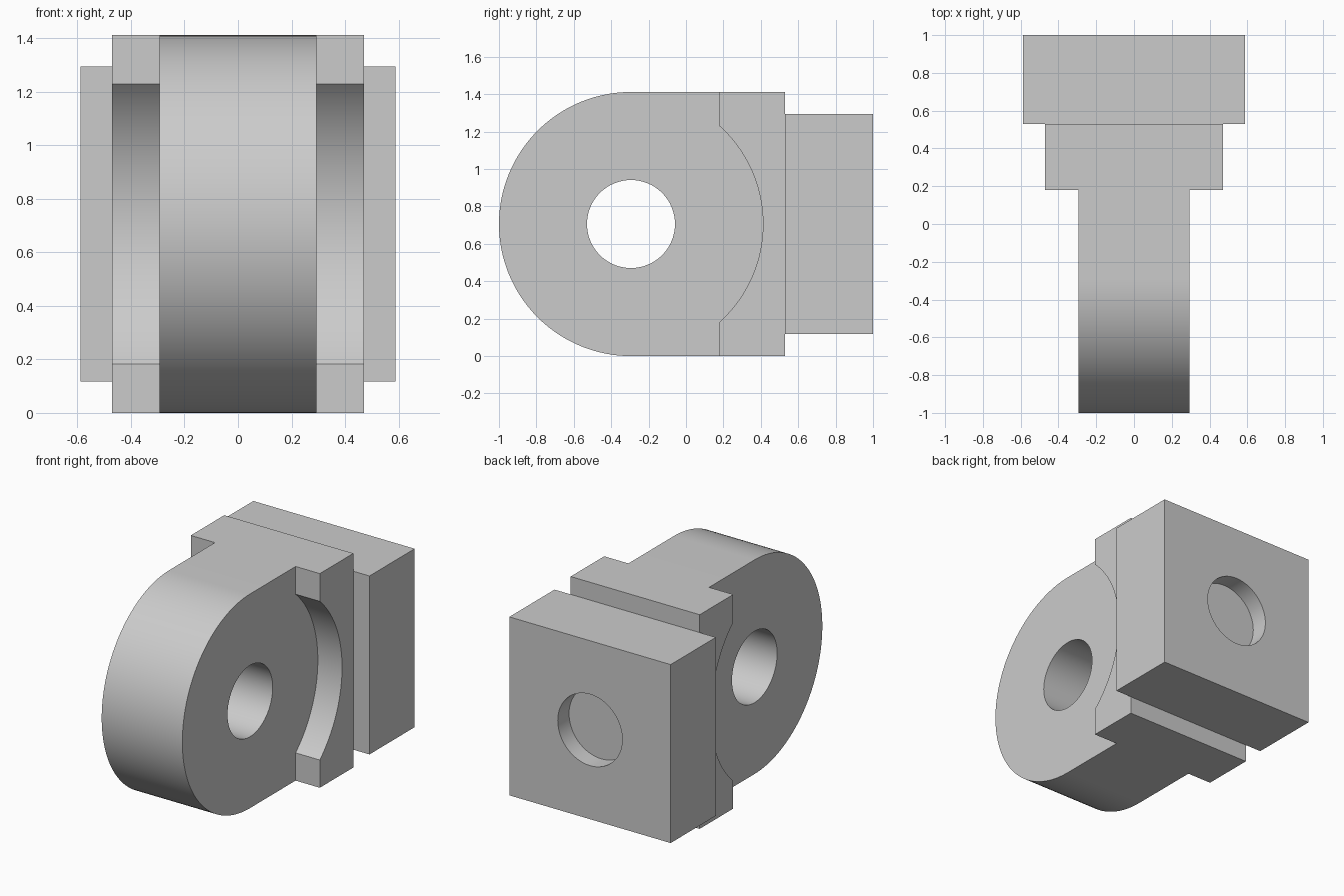
import bpy, bmesh
from math import sin, cos, pi, acos
from mathutils import Matrix

if "Cube" in bpy.data.objects:
    bpy.data.objects.remove(bpy.data.objects["Cube"])

U = 1 / 17                      # drawing unit
EYE_Y, MID_Z = -5 * U, 12 * U   # centre of the rounded end
R, BORE = 12 * U, 4 * U
STEP_Y, SEAT_Y = 0.18, 9 * U    # shoulder front, joint with the block
TONGUE, SHOULDER, BLOCK = 5 * U, 8 * U, 10 * U   # half widths

grey = bpy.data.materials.new("plain grey")
grey.use_nodes = True
grey.diffuse_color = (0.6, 0.6, 0.6, 1)
grey.node_tree.nodes["Principled BSDF"].inputs["Base Color"].default_value = (0.6, 0.6, 0.6, 1)


def arc(start, end, steps):
    """Points (y, z) on the circle around the eye centre."""
    angles = [start + (end - start) * i / steps for i in range(steps + 1)]
    return [(EYE_Y + R * cos(a), MID_Z + R * sin(a)) for a in angles]


def finish(name, bm):
    bmesh.ops.recalc_face_normals(bm, faces=bm.faces)
    mesh = bpy.data.meshes.new(name)
    bm.to_mesh(mesh)
    bm.free()
    mesh.materials.append(grey)
    obj = bpy.data.objects.new(name, mesh)
    bpy.context.collection.objects.link(obj)
    return obj


def prism(name, profile, x0, x1):
    """Extrude a (y, z) profile from x0 to x1."""
    bm = bmesh.new()
    face = bm.faces.new([bm.verts.new((x0, y, z)) for y, z in profile])
    ext = bmesh.ops.extrude_face_region(bm, geom=[face])["geom"]
    verts = [v for v in ext if isinstance(v, bmesh.types.BMVert)]
    bmesh.ops.translate(bm, verts=verts, vec=(x1 - x0, 0, 0))
    return finish(name, bm)


def cylinder(name, centre, axis, depth):
    bm = bmesh.new()
    bmesh.ops.create_cone(bm, cap_ends=True, segments=64, radius1=BORE,
                          radius2=BORE, depth=depth,
                          matrix=Matrix.Translation(centre) @ Matrix.Rotation(pi / 2, 4, axis))
    return finish(name, bm)


def cut(obj, cutter):
    mod = obj.modifiers.new("cut", 'BOOLEAN')
    mod.operation, mod.solver, mod.object = 'DIFFERENCE', 'EXACT', cutter
    bpy.context.view_layer.objects.active = obj
    bpy.ops.object.modifier_apply(modifier=mod.name)
    bpy.data.objects.remove(cutter)


# Rounded eye with shoulders, first at full shoulder width
outline = arc(pi / 2, 3 * pi / 2, 64) + [(SEAT_Y, 0), (SEAT_Y, 2 * R)]
eye = prism("eye_and_shoulders", outline, -SHOULDER, SHOULDER)

# Clear both sides down to the tongue, leaving scalloped shoulders
a = acos((STEP_Y - EYE_Y) / R)
clearance = arc(-a, a, 40) + [(STEP_Y, 2), (-1.5, 2), (-1.5, -0.5), (STEP_Y, -0.5)]
for side in (-1, 1):
    cut(eye, prism("side_cutter", clearance, side * TONGUE, side))

# Cross bore through the eye
cut(eye, cylinder("bore_cutter", (0, EYE_Y, MID_Z), 'Y', 2))

# Square mounting block with a shallow round socket in the back
low, high = MID_Z - BLOCK, MID_Z + BLOCK
block = prism("mounting_block", [(SEAT_Y, low), (1, low), (1, high), (SEAT_Y, high)],
              -BLOCK, BLOCK)
cut(block, cylinder("socket_cutter", (0, 1, MID_Z), 'X', 4 * U))

# Smooth the curved walls, keep the edges crisp
for obj in (eye, block):
    bpy.ops.object.select_all(action='DESELECT')
    obj.select_set(True)
    bpy.context.view_layer.objects.active = obj
    bpy.ops.object.shade_smooth_by_angle(angle=pi / 6)
